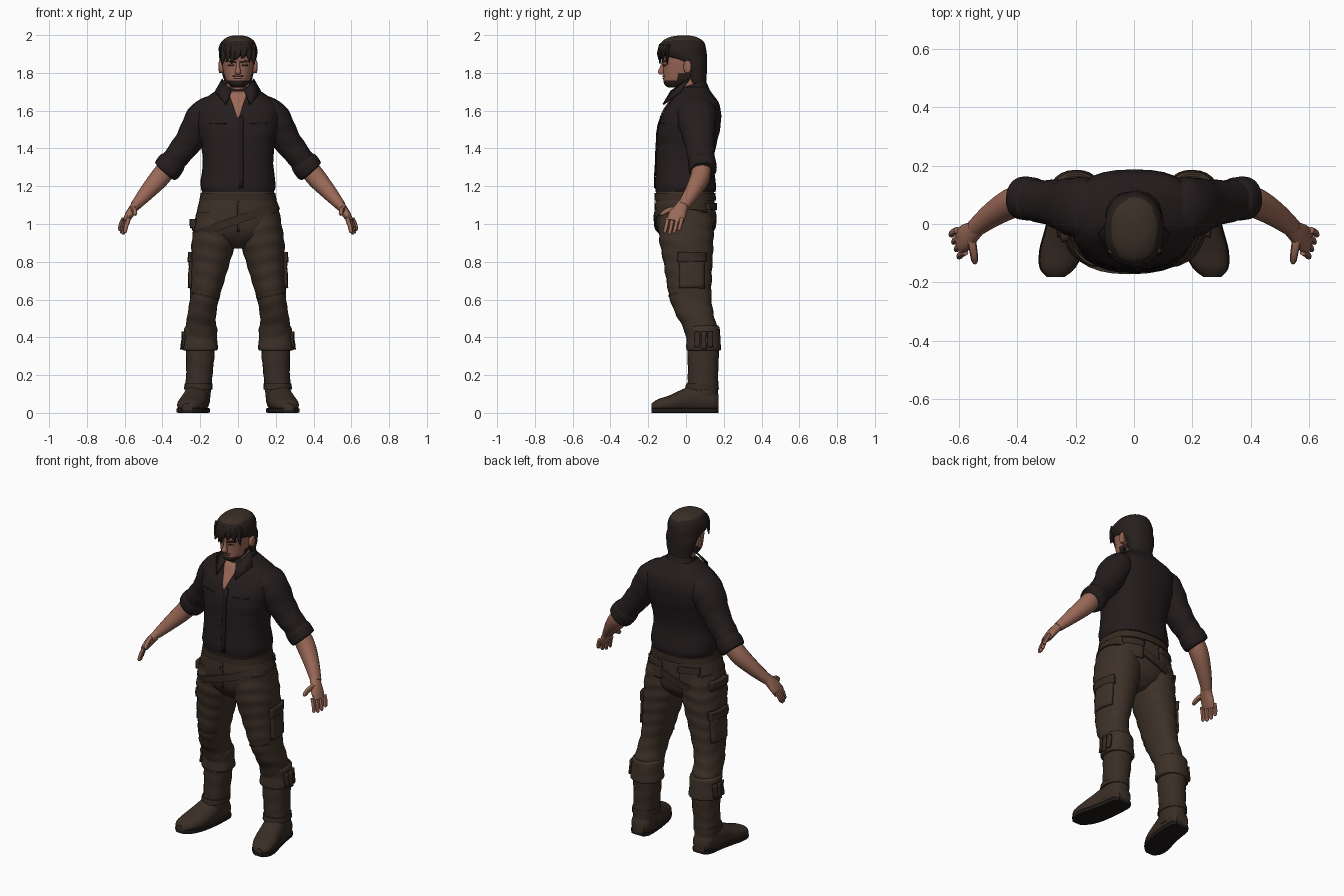
import bpy
import bmesh
from math import sin, cos, pi, copysign, radians
from mathutils import Vector
from mathutils.bvhtree import BVHTree

cube = bpy.data.objects.get("Cube")
if cube:
    bpy.data.objects.remove(cube, do_unlink=True)

X, Y, Z = Vector((1, 0, 0)), Vector((0, 1, 0)), Vector((0, 0, 1))


def material(name, r, g, b):
    m = bpy.data.materials.new(name)
    m.use_nodes = True
    m.diffuse_color = (r, g, b, 1)
    for node in m.node_tree.nodes:
        if node.type == "BSDF_PRINCIPLED":
            node.inputs["Base Color"].default_value = (r, g, b, 1)
    return m


skin = material("skin", .32, .14, .095)
shirt = material("shirt_cloth", .018, .012, .0125)
trim = material("shirt_trim", .013, .009, .01)
pants = material("trouser_cloth", .048, .031, .021)
strap = material("strap_leather", .037, .024, .016)
boot = material("boot_leather", .042, .027, .019)
sole = material("sole_rubber", .013, .01, .009)
hair = material("hair_dark", .02, .014, .012)
hair_top = material("hair_brown", .042, .028, .019)
beard = material("beard", .026, .016, .013)


def finish(name, bm, mats, mirror=False, thick=0, rule=None):
    mesh = bpy.data.meshes.new(name)
    bm.to_mesh(mesh)
    bm.free()
    for m in mats:
        mesh.materials.append(m)
    if rule:
        for f in mesh.polygons:
            f.material_index = int(rule(f.center, f.normal))
    mesh.shade_smooth()
    mesh.set_sharp_from_angle(angle=radians(45))
    ob = bpy.data.objects.new(name, mesh)
    bpy.context.scene.collection.objects.link(ob)
    if thick:
        mod = ob.modifiers.new("thickness", "SOLIDIFY")
        mod.thickness, mod.offset = thick, 1
    if mirror:
        ob.modifiers.new("mirror", "MIRROR").use_mirror_merge = False
    return ob


def spline(rows, steps):
    pad = [rows[0]] + list(rows) + [rows[-1]]
    out = []
    for a, b, c, d in zip(pad, pad[1:], pad[2:], pad[3:]):
        for s in range(steps):
            t = s / steps
            out.append([q + t / 2 * (r - p + t * (2 * p - 5 * q + 4 * r - e + t * (3 * q - p - 3 * r + e)))
                        for p, q, r, e in zip(a, b, c, d)])
    return out + [list(rows[-1])]


def loft(name, rings, mats, axis=None, ref=Y, n=20, p=2.2, steps=4,
         mirror=False, wrinkle=0, floor=0, rule=None):
    """Skin over rings of (x, y, z, half width, half depth)."""
    rows = spline(rings, steps)
    mids = [Vector(r[:3]) for r in rows]
    bm = bmesh.new()
    loops = []
    for i, row in enumerate(rows):
        t = axis or (mids[min(i + 1, len(mids) - 1)] - mids[max(i - 1, 0)]).normalized()
        v = (ref - t * ref.dot(t)).normalized()
        u = v.cross(t)
        loop = []
        for j in range(n):
            ang = 2 * pi * j / n
            c, s = cos(ang), sin(ang)
            k = 1 + wrinkle * sin(80 * row[2] + 2 * sin(2 * ang) + ang)
            co = mids[i] + u * (copysign(abs(c) ** (2 / p), c) * max(row[3], .001) * k) \
                + v * (copysign(abs(s) ** (2 / p), s) * max(row[4], .001) * k)
            co.z = max(co.z, floor)
            loop.append(bm.verts.new(co))
        loops.append(loop)
    for a, b in zip(loops, loops[1:]):
        for j in range(n):
            bm.faces.new((a[j], a[j - 1], b[j - 1], b[j]))
    bm.faces.new(loops[0])
    bm.faces.new(loops[-1])
    bmesh.ops.recalc_face_normals(bm, faces=bm.faces)
    return finish(name, bm, mats, mirror, rule=rule)


def plate(name, corners, mat, target=None, d=Y, thick=.006, mirror=False, n=8):
    """Four-cornered panel, laid on the target along d when one is given."""
    if target:
        me = target.data
        tree = BVHTree.FromPolygons([v.co for v in me.vertices], [f.vertices[:] for f in me.polygons])
        corners = [(a, -d.y, b) if d.y else (-d.x, a, b) for a, b in corners]
    p, q, r, s = map(Vector, corners)
    bm = bmesh.new()
    grid = {}
    for i in range(n + 1):
        for j in range(n + 1):
            co = p.lerp(q, i / n).lerp(s.lerp(r, i / n), j / n)
            if target:
                hit = tree.ray_cast(co, d)[0]
                co = hit - d * .001 if hit else None
            if co:
                grid[i, j] = bm.verts.new(co)
    for i in range(n):
        for j in range(n):
            keys = [(i, j), (i + 1, j), (i + 1, j + 1), (i, j + 1)]
            if all(k in grid for k in keys):
                bm.faces.new([grid[k] for k in keys])
    bm.normal_update()
    for f in list(bm.faces):
        if f.normal.dot(d) > 0:
            f.normal_flip()
    return finish(name, bm, [mat], mirror, thick)


def box(a, b, low, high):
    return [(a, low), (b, low), (b, high), (a, high)]


# Shirt body, placket, open neck and collar
torso = loft("shirt_body", [
    (0, -.003, 1.17, .19, .158), (0, -.003, 1.21, .199, .162), (0, -.007, 1.32, .187, .152),
    (0, .003, 1.42, .195, .158), (0, .015, 1.5, .213, .165), (0, .03, 1.58, .222, .156),
    (0, .042, 1.64, .205, .132), (0, .04, 1.69, .14, .1), (0, .04, 1.725, .085, .075)],
    [shirt], axis=Z, n=32, p=2.5, wrinkle=.006)
plate("placket", box(.002, .028, 1.19, 1.57), trim, torso, thick=.005)
plate("open_neck_skin", [(-.004, 1.56), (.004, 1.56), (.052, 1.7), (-.052, 1.7)], skin, torso)
loft("collar_band", [(0, .05, 1.69, .09, .078), (0, .035, 1.74, .082, .072)], [shirt])
plate("collar_flap", [(.08, .02, 1.765), (.035, -.075, 1.7), (.062, -.117, 1.63), (.12, -.03, 1.695)],
      shirt, thick=.01, mirror=True, n=2)
plate("shirt_pocket_seam", box(.06, .15, 1.53, 1.537), trim, torso, thick=.003, mirror=True)

# Arms: sleeve, rolled cuff, forearm, palm
loft("sleeve", [(.1, .045, 1.64, .05, .08), (.18, .055, 1.575, .085, .105), (.26, .07, 1.44, .074, .082),
                (.33, .08, 1.35, .066, .072), (.375, .088, 1.29, .066, .068)],
     [shirt], mirror=True, wrinkle=.025, steps=6)
loft("rolled_cuff", [(.338, .083, 1.345, .062, .066), (.35, .085, 1.325, .074, .074),
                     (.378, .089, 1.285, .074, .074), (.386, .09, 1.275, .062, .064)], [shirt], mirror=True)
loft("forearm", [(.35, .085, 1.33, .05, .05), (.41, .075, 1.25, .053, .052), (.48, .035, 1.17, .042, .043),
                 (.545, -.015, 1.095, .027, .032)], [skin], mirror=True, n=14)
loft("palm", [(.53, -.005, 1.115, .024, .03), (.552, -.026, 1.085, .024, .036),
              (.575, -.045, 1.05, .022, .046), (.597, -.058, 1.012, .016, .044)], [skin], mirror=True, n=14)
for i, finger in enumerate(("index", "middle", "ring", "little")):
    x, y, drop = .578 + .009 * i, -.096 + .025 * i, (.068, .075, .07, .055)[i]
    loft(finger + "_finger", [(x, y, 1.03, .012, .012), (x + .014, y - .008, 1.025 - drop / 2, .012, .011),
                              (x + .02, y - .016, 1.027 - drop, .01, .01),
                              (x + .02, y - .018, 1.02 - drop, .004, .004)], [skin], mirror=True, n=8, steps=2)
loft("thumb", [(.56, -.04, 1.08, .018, .02), (.55, -.09, 1.075, .014, .015),
               (.545, -.125, 1.055, .012, .012), (.544, -.135, 1.048, .005, .005)],
     [skin], ref=Z, mirror=True, n=8, steps=2)

# Head, neck and face
loft("neck", [(0, .03, 1.6, .066, .066), (0, .022, 1.7, .062, .066), (0, .02, 1.79, .062, .066)], [skin], axis=Z)
head = loft("head", [
    (0, -.05, 1.722, .03, .04), (0, -.042, 1.735, .046, .07), (0, -.028, 1.76, .064, .092),
    (0, -.02, 1.79, .074, .1), (0, -.015, 1.83, .082, .106), (0, -.013, 1.87, .087, .114),
    (0, -.014, 1.92, .09, .114), (0, -.012, 1.96, .072, .09), (0, -.01, 1.985, .03, .04)],
    [skin, beard], axis=Z, n=32, rule=lambda c, nor: c.z < 1.759 or (c.z < 1.8 and c.y > -.045))
loft("nose", [(0, -.116, 1.868, .008, .01), (0, -.126, 1.83, .01, .013), (0, -.132, 1.805, .016, .018),
              (0, -.128, 1.792, .014, .012)], [skin], axis=Z, n=10)
loft("ear", [(.07, .002, 1.83, .016, .03), (.097, .008, 1.833, .02, .034), (.102, .01, 1.834, .012, .024)],
     [skin], axis=X, ref=Z, mirror=True, n=12)
plate("eye", box(.022, .05, 1.838, 1.845), beard, head, thick=.003, mirror=True)
plate("eyebrow", [(.014, 1.853), (.062, 1.86), (.06, 1.868), (.014, 1.862)], beard, head, thick=.005, mirror=True)
plate("mouth", box(-.024, .024, 1.767, 1.772), beard, head, thick=.003)
plate("moustache", box(-.028, .028, 1.779, 1.785), beard, head, thick=.003)

# Hair cap with nape, and loose fringe
loft("hair", [
    (0, .065, 1.7, .055, .034), (0, .06, 1.75, .071, .047), (0, .052, 1.81, .086, .058),
    (0, .036, 1.855, .095, .076), (0, -.01, 1.89, .1, .12), (0, -.02, 1.93, .102, .127),
    (0, -.018, 1.968, .085, .108), (0, -.014, 1.99, .055, .07), (0, -.01, 1.998, .02, .026)],
    [hair, hair_top], axis=Z, n=28, wrinkle=.012, rule=lambda c, nor: nor.z > .72 and c.z > 1.9)
for x, tip, low in ((-.075, -.085, 1.84), (-.05, -.06, 1.86), (-.025, -.035, 1.848), (0, -.015, 1.868),
                    (.03, .02, 1.875), (.055, .066, 1.868), (.078, .086, 1.845)):
    front = -.142 + 7 * x * x
    loft("fringe_lock", [(x, front + .01, 1.95, .016, .01), (x, front, 1.905, .018, .011),
                         (tip, front, low, .003, .003)], [hair], n=8)

# Hips, waistband and slanted belt
hips = loft("trouser_hips", [
    (0, 0, .87, .05, .07), (0, 0, .92, .15, .125), (0, -.004, .98, .222, .15),
    (0, -.006, 1.08, .215, .157), (0, -.005, 1.18, .188, .154)], [pants], axis=Z, n=32, p=2.4)
loft("waistband", [(0, -.005, 1.125, .205, .163), (0, -.005, 1.165, .197, .162)], [strap], axis=Z, n=32, p=2.4)
loft("slanted_belt", [(-.002, -.005, 1.0, .238, .165), (-.016, -.005, 1.04, .236, .167)], [strap], n=32, p=2.4)
plate("fly_seam", box(-.004, .01, .96, 1.12), strap, hips, thick=.004)
plate("back_pocket", box(.06, .165, 1.0, 1.1), pants, hips, d=-Y, thick=.009, mirror=True)
plate("back_pocket_flap", box(.055, .17, 1.075, 1.11), strap, hips, d=-Y, thick=.014, mirror=True)
plate("hip_pouch", box(-.05, .07, .92, 1.01), pants, hips, d=X, thick=.024)
plate("hip_pouch_flap", box(-.055, .075, .985, 1.025), strap, hips, d=X, thick=.03)

# Trouser legs, cargo pockets and gathered cuffs
leg = loft("trouser_leg", [
    (.12, -.002, 1.06, .1, .14), (.122, 0, .98, .112, .146), (.13, .003, .9, .116, .142),
    (.145, .01, .8, .103, .13), (.162, .016, .7, .09, .12), (.178, .025, .6, .077, .11),
    (.192, .047, .52, .076, .1), (.196, .075, .45, .08, .09), (.198, .09, .38, .08, .085)],
    [pants], axis=Z, n=24, steps=7, mirror=True, wrinkle=.018)
plate("cargo_pocket", box(-.035, .095, .66, .84), pants, leg, d=-X, thick=.012, mirror=True)
plate("cargo_flap", box(-.042, .102, .8, .85), strap, leg, d=-X, thick=.018, mirror=True)
plate("knee_seam", [(.11, .6), (.24, .63), (.24, .638), (.11, .608)], strap, leg, thick=.004, mirror=True)
cuff = loft("boot_cuff", [
    (.198, .085, .462, .076, .085), (.198, .088, .445, .088, .091), (.199, .092, .39, .088, .09),
    (.2, .094, .34, .094, .092), (.2, .094, .33, .084, .086)], [pants], axis=Z, n=24, mirror=True, wrinkle=.01)
for i in range(3):
    y = .05 + .032 * i
    plate("cuff_tab", box(y, y + .024, .345 - .01 * (i % 2), .43), strap, cuff, d=-X, thick=.012, mirror=True, n=4)

# Boots: shaft, ankle strap, foot and sole
loft("boot_shaft", [
    (.2, .092, .37, .077, .083), (.2, .091, .3, .075, .083), (.205, .09, .2, .07, .08),
    (.21, .088, .12, .068, .083), (.213, .085, .05, .062, .085)], [boot], axis=Z, mirror=True, wrinkle=.015, steps=6)
loft("ankle_strap", [(.209, .086, .155, .074, .086), (.211, .084, .125, .075, .09)], [strap], axis=Z, mirror=True)
foot = [(.21, .172, .05, .04, .045), (.212, .14, .062, .06, .062), (.22, .05, .075, .066, .075),
        (.232, -.02, .062, .07, .062), (.248, -.09, .046, .072, .046), (.262, -.15, .038, .058, .034),
        (.268, -.182, .03, .028, .02)]
loft("boot_foot", foot, [boot], axis=-Y, ref=Z, mirror=True, floor=.012)
loft("boot_sole", [(x, y, .013, w * 1.06, .013) for x, y, z, w, h in foot], [sole],
     axis=-Y, ref=Z, mirror=True, p=8, n=12)
